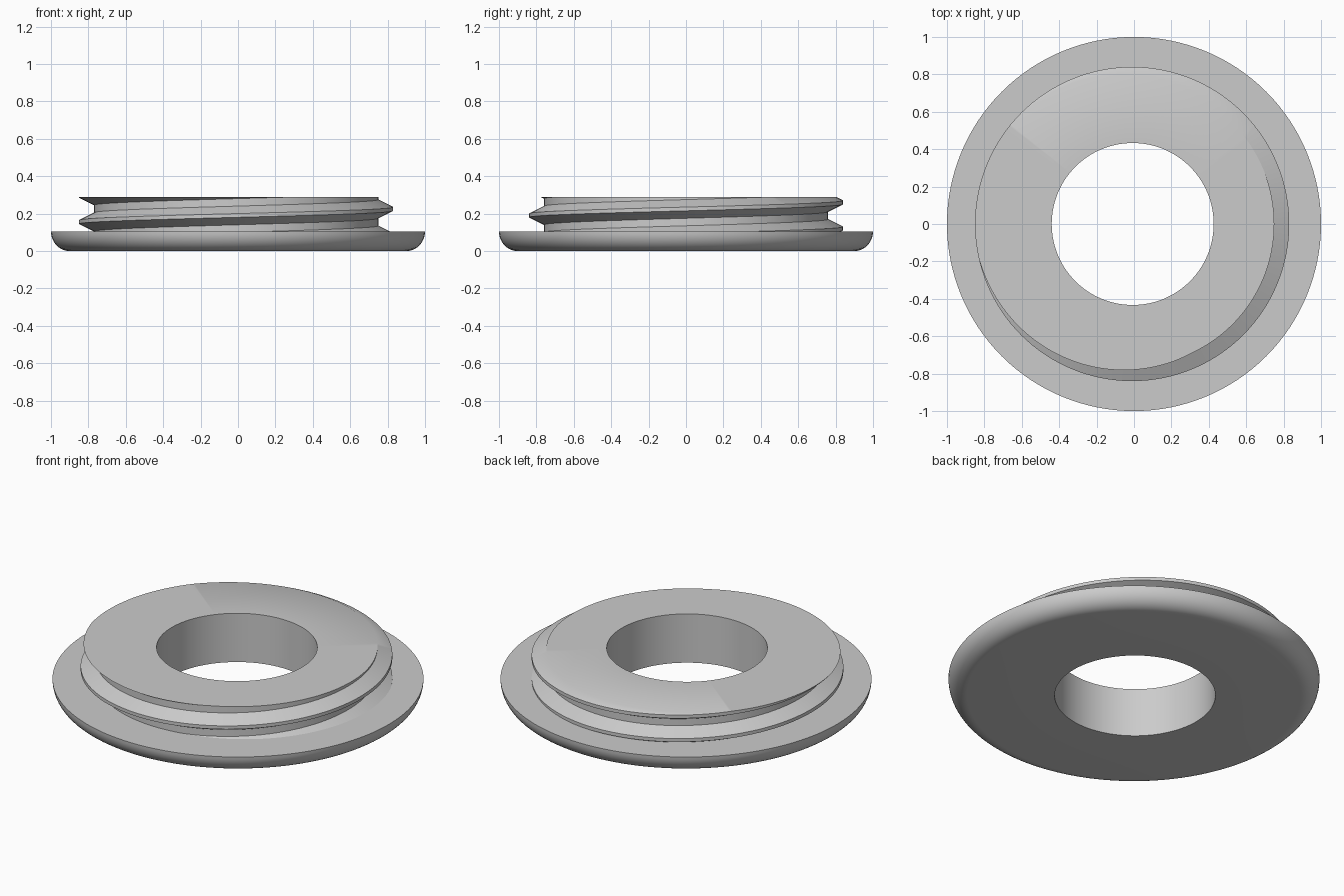
import bpy, bmesh, math

if "Cube" in bpy.data.objects:
    bpy.data.objects.remove(bpy.data.objects["Cube"])

N = 128                      # segments around
TAU = 2 * math.pi
HOLE, HX = 0.433, -0.007     # bore radius and its x offset
CX = -0.01                   # threaded collar x offset
Z1, Z2 = 0.105, 0.29         # flange top, collar top
PITCH, CREST, ROOT = 0.14, 0.84, 0.76

grey = bpy.data.materials.new("plain grey")
grey.diffuse_color = (0.6, 0.6, 0.6, 1)
grey.use_nodes = True
grey.node_tree.nodes["Principled BSDF"].inputs["Base Color"].default_value = grey.diffuse_color


def ring(bm, r, z, cx=0.0):
    return [bm.verts.new((cx + r * math.cos(TAU * i / N), r * math.sin(TAU * i / N), z))
            for i in range(N)]


def skin(bm, rings):
    for a, b in zip(rings, rings[1:]):
        for i in range(N):
            k = (i + 1) % N
            bm.faces.new((a[i], a[k], b[k], b[i]))


def finish(bm, name):
    mesh = bpy.data.meshes.new(name)
    bm.to_mesh(mesh)
    bm.free()
    ob = bpy.data.objects.new(name, mesh)
    bpy.context.collection.objects.link(ob)
    mesh.materials.append(grey)
    bpy.ops.object.select_all(action='DESELECT')
    ob.select_set(True)
    bpy.context.view_layer.objects.active = ob
    bpy.ops.object.shade_smooth_by_angle(angle=math.radians(30))


# Flange: lathed disc with a rounded lower rim and the lower part of the bore
bm = bmesh.new()
profile = [(HOLE, Z1, HX), (HOLE, 0, HX)]
for s in range(11):
    a = math.pi / 2 * s / 10
    profile.append((0.9 + 0.1 * math.sin(a), Z1 * (1 - math.cos(a)), 0))
profile.append((0.74, Z1, CX))
skin(bm, [ring(bm, *p) for p in profile])
finish(bm, "flange")

# Threaded collar: helical ridge, trimmed flat at the flange and at the top
bm = bmesh.new()
rows = [(r, 0.225 + k * PITCH + dz) for k in range(-3, 3)
        for r, dz in ((CREST, -0.01), (CREST, 0.01), (ROOT, 0.05), (ROOT, 0.09))]
grid = [[bm.verts.new((CX + r * math.cos(TAU * i / N), r * math.sin(TAU * i / N),
                       z + PITCH * i / N)) for i in range(N)] for r, z in rows]


def helix_vert(j, i):
    # one full turn climbs one pitch, which is four rows
    return grid[j][i] if i < N else grid[j + 4][0]


for j in range(len(rows) - 5):
    for i in range(N):
        bm.faces.new((helix_vert(j, i), helix_vert(j, i + 1),
                      helix_vert(j + 1, i + 1), helix_vert(j + 1, i)))
for z, up in ((Z1, False), (Z2, True)):
    bmesh.ops.bisect_plane(bm, geom=bm.verts[:] + bm.edges[:] + bm.faces[:], dist=1e-6,
                           plane_co=(0, 0, z), plane_no=(0, 0, 1),
                           clear_outer=up, clear_inner=not up)

# Upper part of the bore and the flat top of the collar
skin(bm, [ring(bm, HOLE, Z2, HX), ring(bm, HOLE, Z1, HX)])
edges = [e for e in bm.edges if e.is_boundary
         and all(abs(v.co.z - Z2) < 1e-4 for v in e.verts)]
cap = bmesh.ops.triangle_fill(bm, edges=edges, use_beauty=True, normal=(0, 0, 1))
for f in cap["geom"]:
    if isinstance(f, bmesh.types.BMFace):
        f.normal_update()
        if f.normal.z < 0:
            f.normal_flip()
finish(bm, "threaded_collar")
